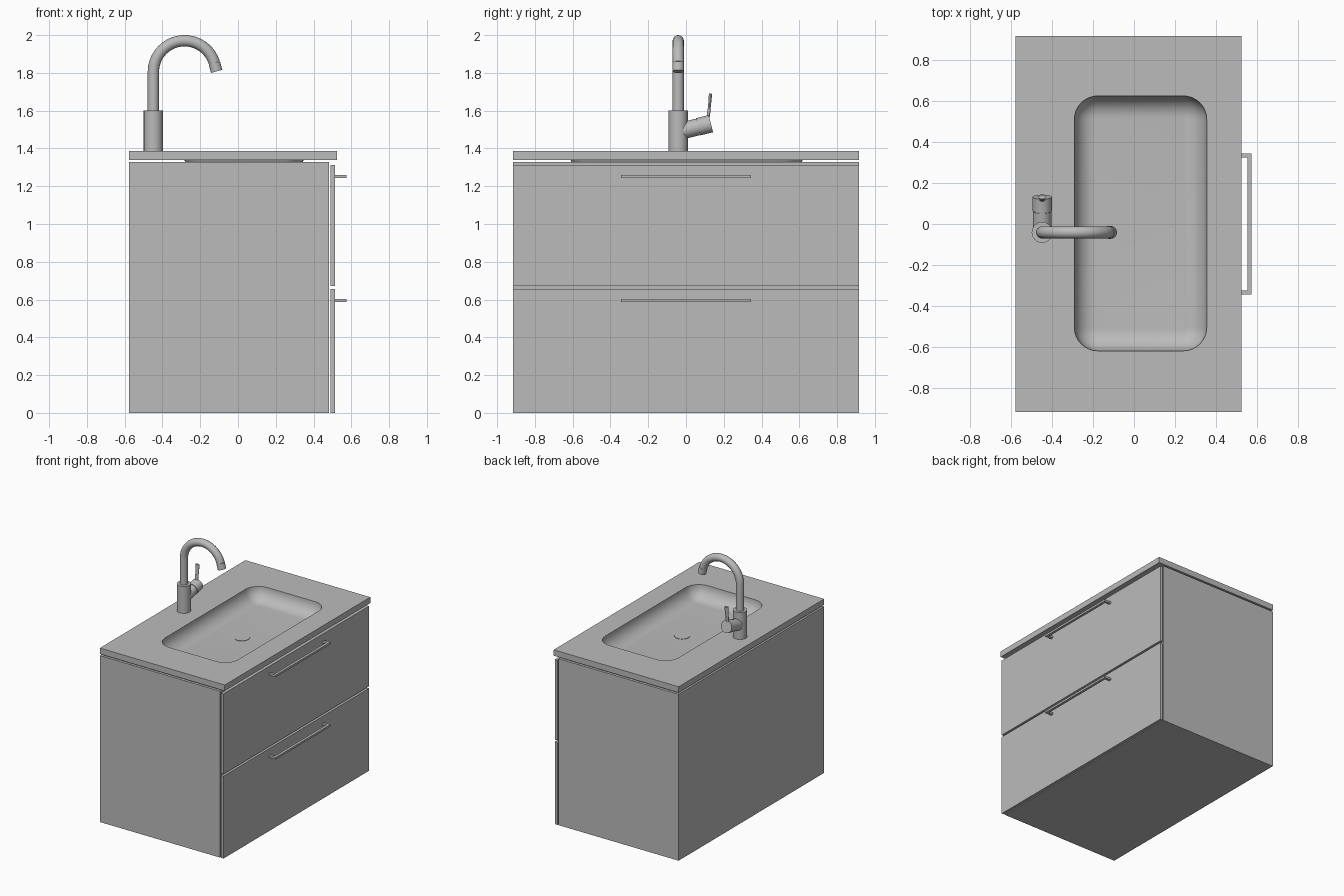
import bpy, bmesh
from math import sin, cos, pi, radians
from mathutils import Vector

if "Cube" in bpy.data.objects:
    bpy.data.objects.remove(bpy.data.objects["Cube"], do_unlink=True)

grey = bpy.data.materials.new("plain_grey")
grey.use_nodes = True
grey.diffuse_color = (0.5, 0.5, 0.5, 1)
grey.node_tree.nodes["Principled BSDF"].inputs["Base Color"].default_value = (0.5, 0.5, 0.5, 1)


def activate(obj):
    bpy.ops.object.select_all(action="DESELECT")
    obj.select_set(True)
    bpy.context.view_layer.objects.active = obj


def finish(name, bm, smooth=False):
    """Turn a bmesh into a named grey object."""
    bmesh.ops.recalc_face_normals(bm, faces=bm.faces)
    mesh = bpy.data.meshes.new(name)
    bm.to_mesh(mesh)
    bm.free()
    mesh.materials.append(grey)
    obj = bpy.data.objects.new(name, mesh)
    bpy.context.collection.objects.link(obj)
    if smooth:
        activate(obj)
        bpy.ops.object.shade_smooth_by_angle(angle=radians(35))
    return obj


def add_box(bm, lo, hi):
    lo, hi = Vector(lo), Vector(hi)
    verts = bmesh.ops.create_cube(bm, size=1)["verts"]
    for v in verts:
        v.co = Vector(((a + b) / 2 + c * (b - a)) for a, b, c in zip(lo, hi, v.co))


def box(name, lo, hi):
    bm = bmesh.new()
    add_box(bm, lo, hi)
    return finish(name, bm)


def rod(name, start, end, r1, r2=None, flat=1.0, segments=40):
    """Round bar between two points; flat squashes it across the y direction."""
    start, end = Vector(start), Vector(end)
    axis = end - start
    bm = bmesh.new()
    bmesh.ops.create_cone(bm, cap_ends=True, segments=segments, radius1=r1,
                          radius2=r1 if r2 is None else r2, depth=axis.length)
    bmesh.ops.scale(bm, vec=(1, flat, 1), verts=bm.verts)
    turn = Vector((0, 0, 1)).rotation_difference(axis).to_matrix()
    bmesh.ops.rotate(bm, matrix=turn, verts=bm.verts)
    bmesh.ops.translate(bm, vec=(start + end) / 2, verts=bm.verts)
    return finish(name, bm, True)


HALF = 0.917              # half the cabinet width
BACK = -0.577
TOP, UNDER = 1.387, 1.34  # countertop faces

# Cabinet carcass, open at the top under the basin
bm = bmesh.new()
add_box(bm, (BACK, -HALF, 0), (0.483, HALF, 1.327))
bm.normal_update()
lid = max(bm.faces, key=lambda f: f.calc_center_median().z)
bmesh.ops.inset_region(bm, faces=[lid], thickness=0.03)
for v in bmesh.ops.extrude_face_region(bm, geom=[lid])["geom"]:
    if isinstance(v, bmesh.types.BMVert):
        v.co.z = 0.03
if lid.is_valid:
    bmesh.ops.delete(bm, geom=[lid], context="FACES_ONLY")
finish("cabinet_carcass", bm)

# Drawer fronts and their bar handles
for label, z0, z1, hz in (("lower", 0, 0.657, 0.596), ("upper", 0.673, 1.313, 1.252)):
    box(label + "_drawer_front", (0.491, -HALF, z0), (0.514, HALF, z1))
    box(label + "_handle_bar", (0.553, -0.345, hz - 0.008), (0.574, 0.345, hz + 0.008))
    for side, s in (("right", -1), ("left", 1)):
        ys = sorted((s * 0.325, s * 0.345))
        box(f"{label}_handle_{side}_leg", (0.512, ys[0], hz - 0.008), (0.555, ys[1], hz + 0.008))

# Countertop with a moulded basin
BX, BY = 0.032, 0.003     # basin centre
DEPTH = 0.107


def basin_ring(bm, inset, z):
    hx, hy, r = 0.323 - inset, 0.622 - inset, 0.115 - inset
    ring = []
    for q, (sx, sy) in enumerate(((1, 1), (-1, 1), (-1, -1), (1, -1))):
        for i in range(9):
            a = (q + i / 8) * pi / 2
            ring.append(bm.verts.new((BX + sx * (hx - r) + r * cos(a),
                                      BY + sy * (hy - r) + r * sin(a), z)))
    return ring


def bridge(bm, a, b):
    for i in range(len(a)):
        j = (i + 1) % len(a)
        bm.faces.new((a[i], a[j], b[j], b[i]))


def loop_edges(bm, ring):
    return [bm.edges.get((v, ring[i - 1])) or bm.edges.new((v, ring[i - 1]))
            for i, v in enumerate(ring)]


def bowl(bm, first, offset):
    """Curved bowl wall and floor; returns the rim."""
    rings = []
    for i in range(11):
        a = first + (pi / 2 - first) * i / 10
        rings.append(basin_ring(bm, DEPTH * (1 - cos(a)) - offset, TOP - DEPTH * sin(a) - offset))
    for a, b in zip(rings, rings[1:]):
        bridge(bm, a, b)
    bm.faces.new(rings[-1])
    return rings[0]


bm = bmesh.new()
rim = bowl(bm, 0, 0)
under_rim = bowl(bm, radians(24), 0.003)
for v in under_rim:
    v.co.z = UNDER
outline = [(BACK, -HALF), (0.525, -HALF), (0.525, HALF), (BACK, HALF)]
upper = [bm.verts.new((x, y, TOP)) for x, y in outline]
lower = [bm.verts.new((x, y, UNDER)) for x, y in outline]
bridge(bm, upper, lower)
for outer, inner in ((upper, rim), (lower, under_rim)):
    bmesh.ops.triangle_fill(bm, use_beauty=True,
                            edges=loop_edges(bm, outer) + loop_edges(bm, inner))
finish("countertop_basin", bm, True)

# Drain cover
rod("drain_cover", (BX, BY, TOP - DEPTH - 0.002), (BX, BY, TOP - DEPTH + 0.003), 0.057)

# Tap body, with a slim joint under the spout
TX, TY = -0.448, -0.041
rod("tap_body", (TX, TY, TOP), (TX, TY, 1.602), 0.051)

# Swan-neck spout
R, CZ = 0.165, 1.805
end_angle = radians(17)
path = [Vector((TX, TY, 1.59))]
for i in range(33):
    a = pi + (end_angle - pi) * i / 32
    path.append(Vector((TX + R + R * cos(a), TY, CZ + R * sin(a))))
curve = bpy.data.curves.new("tap_spout", "CURVE")
curve.dimensions = "3D"
curve.bevel_depth = 0.03
curve.bevel_resolution = 6
curve.use_fill_caps = True
spline = curve.splines.new("POLY")
spline.points.add(len(path) - 1)
for p, co in zip(spline.points, path):
    p.co = (*co, 1)
curve.materials.append(grey)
spout = bpy.data.objects.new("tap_spout", curve)
bpy.context.collection.objects.link(spout)
activate(spout)
bpy.ops.object.convert(target="MESH")
bpy.ops.object.shade_smooth_by_angle(angle=radians(35))

# Nozzle at the spout tip
aim = Vector((sin(radians(15)), 0, -cos(radians(15))))
rod("tap_nozzle", path[-1], path[-1] + aim * 0.047, 0.031)

# Tilted mixer barrel, its cap and the lever
tilt = Vector((0, cos(radians(14)), sin(radians(14))))
hub = Vector((TX, TY, 1.488))
rod("mixer_barrel", hub, hub + tilt * 0.106, 0.045)
rod("mixer_joint", hub + tilt * 0.1, hub + tilt * 0.112, 0.042)
rod("mixer_cap", hub + tilt * 0.109, hub + tilt * 0.178, 0.047)
rod("lever_stem", (TX, 0.115, 1.55), (TX, 0.123, 1.61), 0.013, 0.014, 0.6, 20)
rod("lever_paddle", (TX, 0.123, 1.61), (TX, 0.13, 1.69), 0.014, 0.018, 0.5, 20)
